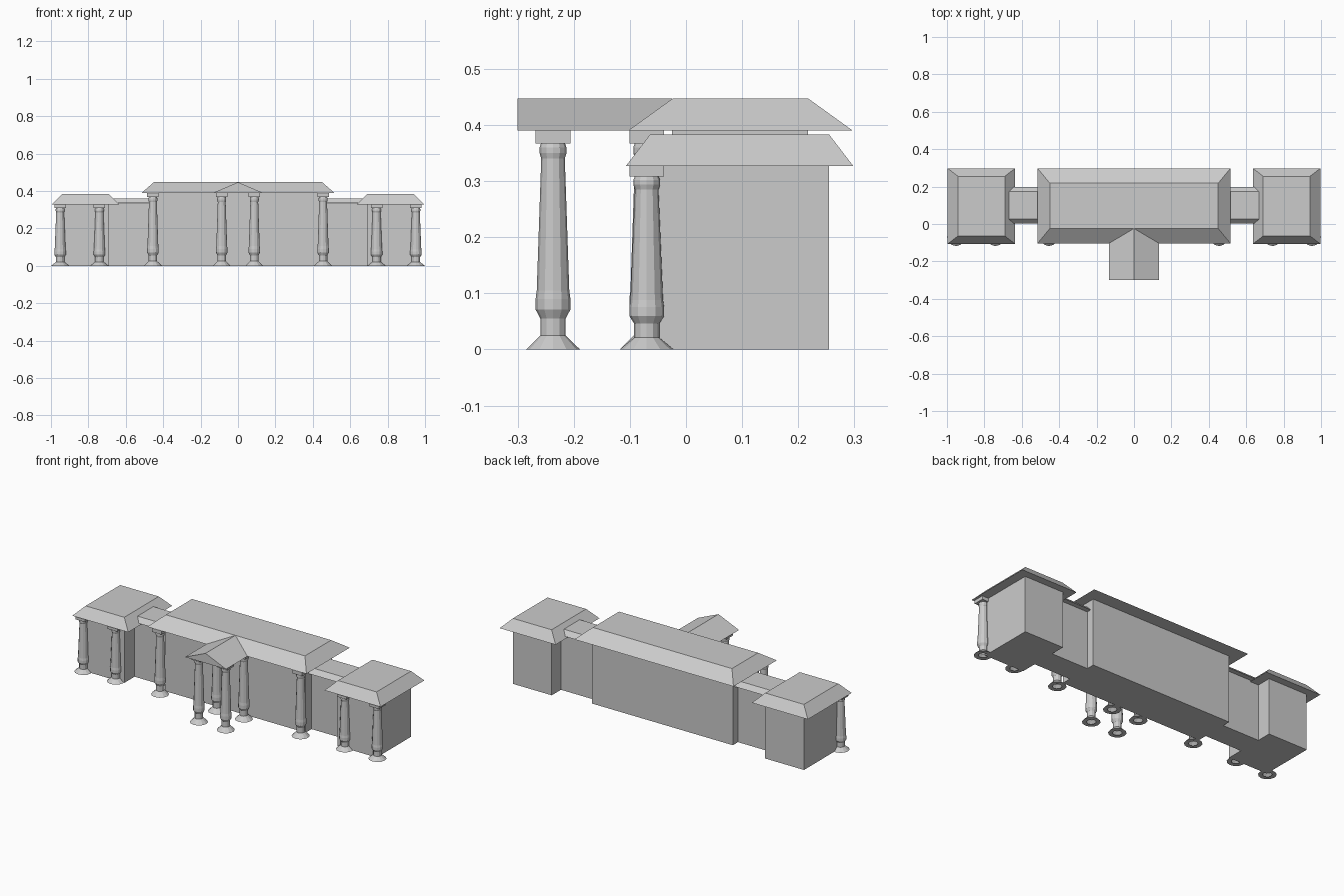
import bpy, bmesh, math

cube = bpy.data.objects.get("Cube")
if cube:
    bpy.data.objects.remove(cube, do_unlink=True)

stone = bpy.data.materials.new("grey_stone")
stone.use_nodes = True
GREY = (0.6, 0.6, 0.6, 1)
stone.diffuse_color = GREY
stone.node_tree.nodes["Principled BSDF"].inputs["Base Color"].default_value = GREY


def finish(name, bm):
    bmesh.ops.recalc_face_normals(bm, faces=bm.faces)
    mesh = bpy.data.meshes.new(name)
    bm.to_mesh(mesh)
    bm.free()
    mesh.materials.append(stone)
    obj = bpy.data.objects.new(name, mesh)
    bpy.context.collection.objects.link(obj)
    return obj


def block(name, x, y, z, inset_x=0, inset_y=0):
    """Box between the given ranges; the insets shrink its top into a hip."""
    bm = bmesh.new()
    bmesh.ops.create_cube(bm, size=1)
    for v in bm.verts:
        top = v.co.z > 0
        dx, dy = (inset_x, inset_y) if top else (0, 0)
        v.co.x = x[1] - dx if v.co.x > 0 else x[0] + dx
        v.co.y = y[1] - dy if v.co.y > 0 else y[0] + dy
        v.co.z = z[1] if top else z[0]
    return finish(name, bm)


# Turned column: radius and height, hollow at the foot, square capital on top
PROFILE = [(0.024, 0), (0.048, 0), (0.0225, 0.025), (0.0225, 0.055),
           (0.031, 0.071), (0.031, 0.09), (0.029, 0.105), (0.021, 0.34),
           (0.024, 0.35), (0.024, 0.36), (0.021, 0.368)]
SIDES = 12


def column(name, x, y, height):
    k = height / 0.39
    bm = bmesh.new()
    rings = []
    for r, z in PROFILE:
        angles = [2 * math.pi * i / SIDES for i in range(SIDES)]
        rings.append([bm.verts.new((x + r * math.cos(a), y + r * math.sin(a), z * k))
                      for a in angles])
    for low, high in zip(rings, rings[1:]):
        for i in range(SIDES):
            j = (i + 1) % SIDES
            bm.faces.new((low[i], low[j], high[j], high[i]))
    finish(name, bm)
    w = 0.031
    block(name + "_capital", (x - w, x + w), (y - w, y + w), (0.367 * k, height))


# Central hall
block("hall_walls", (-0.455, 0.455), (-0.025, 0.217), (0, 0.39))
block("hall_roof", (-0.515, 0.515), (-0.103, 0.297), (0.39, 0.447), 0.065, 0.079)

# Porch gable
gable = block("porch_roof", (-0.133, 0.133), (-0.3, -0.025), (0.39, 0.447), 0.133)
bm = bmesh.new()
bm.from_mesh(gable.data)
bmesh.ops.remove_doubles(bm, verts=bm.verts, dist=0.0005)
bm.to_mesh(gable.data)
bm.free()

# Wings, links and columns on both sides
for side, s in (("left", 1), ("right", -1)):
    def span(a, b):
        return tuple(sorted((a * s, b * s)))

    block(side + "_wing_walls", span(0.69, 0.942), (-0.064, 0.255), (0, 0.327))
    block(side + "_wing_roof", span(0.635, 0.997), (-0.107, 0.298), (0.327, 0.383),
          0.056, 0.043)
    block(side + "_link_walls", span(0.44, 0.7), (0.03, 0.17), (0, 0.335))
    block(side + "_link_roof", span(0.44, 0.7), (0.002, 0.198), (0.335, 0.361), 0, 0.025)

    column(side + "_porch_front_column", 0.087 * s, -0.237, 0.39)
    column(side + "_porch_back_column", 0.087 * s, -0.07, 0.39)
    column(side + "_hall_column", 0.455 * s, -0.07, 0.39)
    column(side + "_wing_inner_column", 0.741 * s, -0.07, 0.327)
    column(side + "_wing_outer_column", 0.951 * s, -0.07, 0.327)
